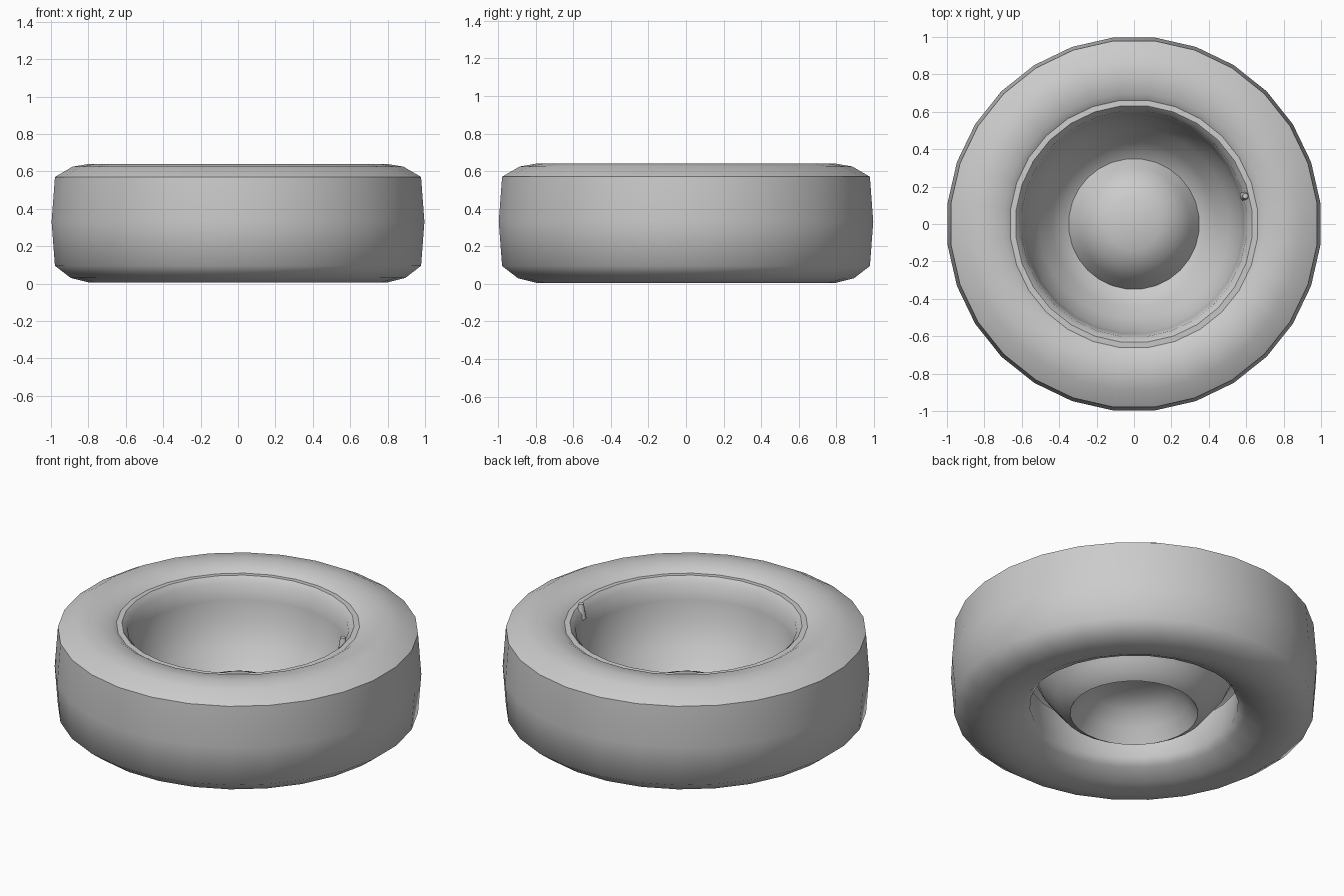
import bpy, bmesh, math
from mathutils import Matrix, Vector

if "Cube" in bpy.data.objects:
    bpy.data.objects.remove(bpy.data.objects["Cube"])

SEGMENTS = 28


def lathe(name, profile, sharp=50):
    """Spin an (r, z) profile, listed from bottom/outside to top, round z."""
    bm = bmesh.new()
    verts = [bm.verts.new((r, 0, z)) for r, z in profile]
    edges = [bm.edges.new(pair) for pair in zip(verts, verts[1:])]
    bmesh.ops.rotate(bm, verts=verts, cent=(0, 0, 0),
                     matrix=Matrix.Rotation(math.pi / 2 - math.pi / SEGMENTS, 3, 'Z'))
    bmesh.ops.spin(bm, geom=verts + edges, cent=(0, 0, 0), axis=(0, 0, 1),
                   angle=2 * math.pi, steps=SEGMENTS, use_merge=True)
    bmesh.ops.remove_doubles(bm, verts=bm.verts, dist=0.0005)
    bmesh.ops.recalc_face_normals(bm, faces=bm.faces)
    mesh = bpy.data.meshes.new(name)
    bm.to_mesh(mesh)
    bm.free()
    obj = bpy.data.objects.new(name, mesh)
    bpy.context.collection.objects.link(obj)
    smooth(obj, sharp)
    return obj


def smooth(obj, angle):
    bpy.ops.object.select_all(action='DESELECT')
    obj.select_set(True)
    bpy.context.view_layer.objects.active = obj
    bpy.ops.object.shade_smooth_by_angle(angle=math.radians(angle))


# Tyre: inner bottom lip, sidewall, tread, top sidewall, bead
lathe("tyre", [
    (0.585, 0.30), (0.57, 0.11), (0.61, 0.07), (0.70, 0.025), (0.80, 0.005),
    (0.90, 0.03), (0.985, 0.095), (1.003, 0.33), (0.985, 0.57),
    (0.89, 0.625), (0.80, 0.64), (0.70, 0.628), (0.665, 0.605)])

# Rim: thin dished bowl with a raised centre and a flange meeting the tyre
lathe("rim", [
    (0, 0.27), (0.14, 0.26), (0.24, 0.215), (0.30, 0.14), (0.35, 0.06),
    (0.40, 0.09), (0.44, 0.14), (0.51, 0.23), (0.575, 0.36), (0.59, 0.48),
    (0.605, 0.575), (0.635, 0.607), (0.665, 0.605)])

# Valve stem on the inner edge of the rim flange
bpy.ops.mesh.primitive_cone_add(vertices=8, radius1=0.03, radius2=0.015, depth=0.09,
                                location=(0.595, 0.15, 0.585))
valve = bpy.context.object
valve.name = "valve_stem"
smooth(valve, 50)
